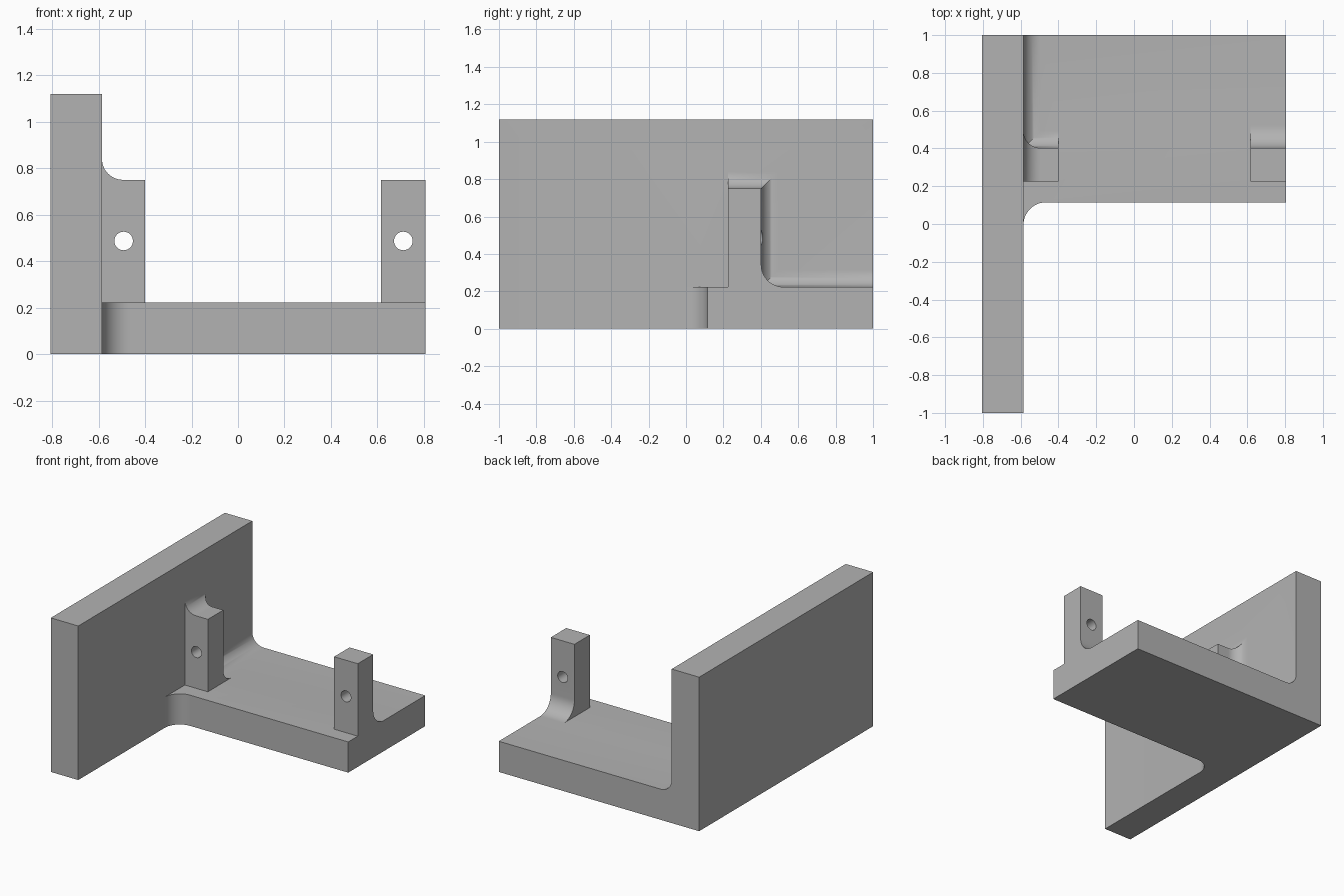
import bpy, bmesh
from math import sin, cos, pi, radians
from mathutils import Vector

cube = bpy.data.objects.get("Cube")
if cube:
    bpy.data.objects.remove(cube, do_unlink=True)

# Main dimensions
LEFT, INNER, RIGHT = -0.806, -0.585, 0.806
FRONT, EDGE, BACK = -1.0, 0.115, 1.0
FLOOR, TOP = 0.223, 1.12
POST_FRONT, POST_BACK, POST_TOP = 0.225, 0.402, 0.75
SMALL, LARGE = 0.09, 0.12
SINK = 0.08  # overlap buried inside neighbouring parts
STEPS = 12

grey = bpy.data.materials.new("plain_grey")
grey.use_nodes = True
grey.diffuse_color = (0.45, 0.45, 0.45, 1)
grey.node_tree.nodes["Principled BSDF"].inputs["Base Color"].default_value = (0.45, 0.45, 0.45, 1)


def finish(name, bm):
    bmesh.ops.recalc_face_normals(bm, faces=bm.faces)
    mesh = bpy.data.meshes.new(name)
    bm.to_mesh(mesh)
    bm.free()
    mesh.materials.append(grey)
    obj = bpy.data.objects.new(name, mesh)
    bpy.context.collection.objects.link(obj)
    return obj


def extrude(name, points, axis, lo, hi):
    """Sweep a 2D outline along one axis."""
    def place(p):
        v = list(p)
        v.insert(axis, lo)
        return v
    bm = bmesh.new()
    face = bm.faces.new([bm.verts.new(place(p)) for p in points])
    moved = bmesh.ops.extrude_face_region(bm, geom=[face])["geom"]
    step = Vector((0, 0, 0))
    step[axis] = hi - lo
    bmesh.ops.translate(bm, vec=step, verts=[g for g in moved if isinstance(g, bmesh.types.BMVert)])
    return finish(name, bm)


def arc(cx, cy, r, start, end):
    angles = [radians(start + (end - start) * i / STEPS) for i in range(STEPS + 1)]
    return [(cx + r * cos(a), cy + r * sin(a)) for a in angles]


def rect(a, b, c, d):
    return [(a, c), (b, c), (b, d), (a, d)]


def boolean(target, tool, operation):
    mod = target.modifiers.new(operation.lower(), "BOOLEAN")
    mod.operation, mod.solver, mod.object = operation, "EXACT", tool
    bpy.context.view_layer.objects.active = target
    bpy.ops.object.modifier_apply(modifier=mod.name)
    bpy.data.objects.remove(tool, do_unlink=True)


def post(name, x0, x1, r):
    """Upright with a rounded foot behind it."""
    foot = arc(POST_BACK + r, FLOOR + r, r, 180, 270)
    outline = [(POST_FRONT, FLOOR - SINK), (POST_FRONT, POST_TOP), (POST_BACK, POST_TOP)]
    outline += foot + [(POST_BACK + r, FLOOR - SINK)]
    return extrude(name, outline, 0, x0, x1)


def flare():
    """Concave flare joining the left post's top and back to the wall."""
    bm = bmesh.new()
    profile = [(INNER - SINK, SMALL)] + arc(SMALL, SMALL, SMALL, 180, 270)
    sections = [profile[0]] + [(INNER + d, f) for d, f in profile[1:]]
    sections.append((INNER + SMALL + 0.02, 0))
    rings = []
    for x, f in sections:
        ring = rect(POST_FRONT, POST_BACK + f, FLOOR - SINK, POST_TOP + f)
        rings.append([bm.verts.new((x, y, z)) for y, z in ring])
    for a, b in zip(rings, rings[1:]):
        for i in range(4):
            j = (i + 1) % 4
            bm.faces.new((a[i], a[j], b[j], b[i]))
    bm.faces.new(rings[0])
    bm.faces.new(rings[-1])
    return finish("post_flare", bm)


# Tall side wall
body = extrude("bracket_body", rect(LEFT, INNER, FRONT, BACK), 2, 0, TOP)

# Floor plate with a rounded front corner against the wall
floor = [(INNER - SINK, BACK), (INNER - SINK, EDGE - LARGE), (INNER, EDGE - LARGE)]
floor += arc(INNER + LARGE, EDGE - LARGE, LARGE, 180, 90)
floor += [(RIGHT, EDGE), (RIGHT, BACK)]
parts = [extrude("floor_plate", floor, 2, 0, FLOOR)]

# Cove between wall and floor behind the left post
cove = [(INNER - SINK, FLOOR - SINK), (INNER - SINK, FLOOR + SMALL)]
cove += arc(INNER + SMALL, FLOOR + SMALL, SMALL, 180, 270)
cove += [(INNER + SMALL, FLOOR - SINK)]
parts.append(extrude("wall_cove", cove, 1, POST_FRONT + SINK, BACK))

# Posts and flare
parts += [post("left_post", INNER - SINK, -0.4, SMALL),
          post("right_post", 0.616, RIGHT, LARGE), flare()]
for part in parts:
    boolean(body, part, "UNION")

# Pin holes through the posts
for x in (-0.492, 0.711):
    circle = [(x + 0.04 * cos(2 * pi * i / 32), 0.487 + 0.04 * sin(2 * pi * i / 32)) for i in range(32)]
    boolean(body, extrude("hole_cutter", circle, 1, 0.1, 0.7), "DIFFERENCE")

bpy.ops.object.select_all(action="DESELECT")
body.select_set(True)
bpy.context.view_layer.objects.active = body
bpy.ops.object.shade_smooth_by_angle(angle=radians(30))
